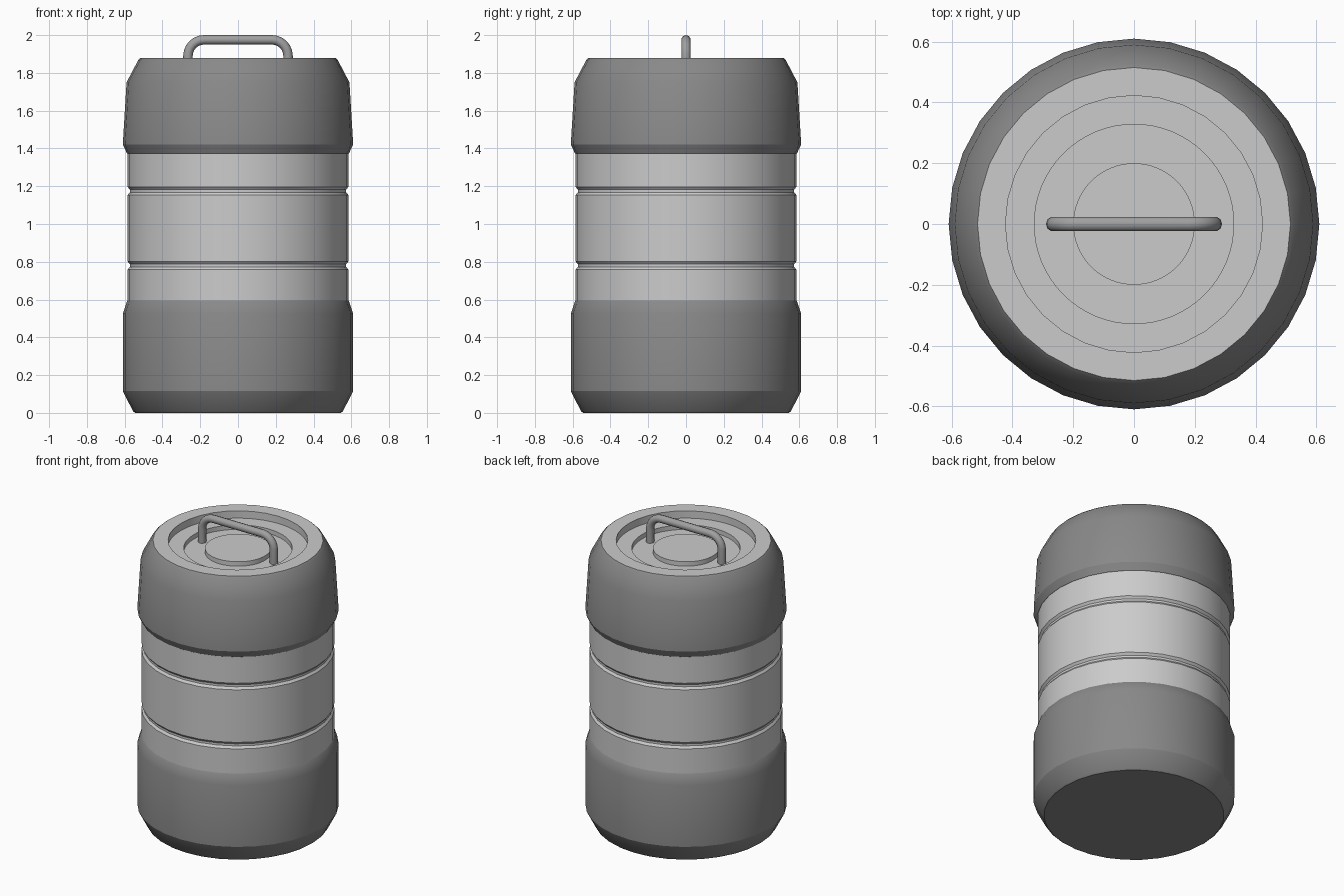
import bpy, bmesh, math
from mathutils import Vector

if "Cube" in bpy.data.objects:
    bpy.data.objects.remove(bpy.data.objects["Cube"])


def material(name, v):
    m = bpy.data.materials.new(name)
    m.diffuse_color = (v, v, v, 1)
    m.use_nodes = True
    m.node_tree.nodes["Principled BSDF"].inputs["Base Color"].default_value = m.diffuse_color
    return m


dark = material("dark_grey", 0.25)
mid = material("mid_grey", 0.35)


def finish(ob, mat=None, angle=25):
    bpy.ops.object.select_all(action='DESELECT')
    ob.select_set(True)
    bpy.context.view_layer.objects.active = ob
    bpy.ops.object.shade_smooth_by_angle(angle=math.radians(angle))
    if mat:
        ob.data.materials.append(mat)


def lathe(name, profile, sides=32, mat=None):
    """Revolve (radius, z) points, listed bottom to top along the outside."""
    bm = bmesh.new()
    verts = [bm.verts.new((r, 0, z)) for r, z in profile]
    edges = [bm.edges.new(p) for p in zip(verts, verts[1:])]
    bmesh.ops.spin(bm, geom=verts + edges, cent=(0, 0, 0), axis=(0, 0, 1),
                   angle=2 * math.pi, steps=sides, use_duplicate=False)
    bmesh.ops.remove_doubles(bm, verts=bm.verts, dist=1e-4)
    bmesh.ops.recalc_face_normals(bm, faces=bm.faces)
    me = bpy.data.meshes.new(name)
    bm.to_mesh(me)
    bm.free()
    ob = bpy.data.objects.new(name, me)
    bpy.context.collection.objects.link(ob)
    finish(ob, mat)
    return ob


# Dark lower and upper sleeves
lathe("base_sleeve", [(0, 0), (0.545, 0), (0.555, 0.008), (0.61, 0.115), (0.61, 0.525),
                      (0.588, 0.59), (0.58, 0.6)], mat=dark)
lathe("top_sleeve", [(0.58, 1.37), (0.588, 1.375), (0.61, 1.42), (0.59, 1.75),
                     (0.528, 1.868), (0.515, 1.88)], mat=dark)

# Body with two shallow grooves
body = [(0.585, 0.58)]
for z in (0.78, 1.175):
    body += [(0.585, z - 0.022), (0.573, z - 0.007), (0.573, z + 0.007), (0.585, z + 0.022)]
lathe("body", body + [(0.585, 1.39)])

# Stepped lid: rim, recessed ledge, ring channel and raised centre disc
lathe("lid_rim", [(0.515, 1.88), (0.423, 1.88)])
lathe("lid_recess", [(0.425, 1.88), (0.425, 1.83), (0.328, 1.83), (0.328, 1.80),
                     (0.2, 1.80), (0.2, 1.83), (0, 1.83)], sides=64)

# Carry handle: round bar with two bent corners
R, W, TOP = 0.085, 0.265, 1.975
path = [Vector((-W, 0, 1.79))]
for i in range(7):
    a = math.pi - i * math.pi / 12
    path.append(Vector((-W + R + R * math.cos(a), 0, TOP - R + R * math.sin(a))))
path += [Vector((-p.x, 0, p.z)) for p in reversed(path)]
curve = bpy.data.curves.new("handle_path", 'CURVE')
curve.dimensions = '3D'
curve.bevel_depth = 0.025
curve.bevel_resolution = 3
curve.use_fill_caps = True
spline = curve.splines.new('POLY')
spline.points.add(len(path) - 1)
for pt, p in zip(spline.points, path):
    pt.co = (*p, 1)
handle = bpy.data.objects.new("handle", curve)
bpy.context.collection.objects.link(handle)
bpy.ops.object.select_all(action='DESELECT')
handle.select_set(True)
bpy.context.view_layer.objects.active = handle
bpy.ops.object.convert(target='MESH')
finish(bpy.context.view_layer.objects.active, mid, 40)
